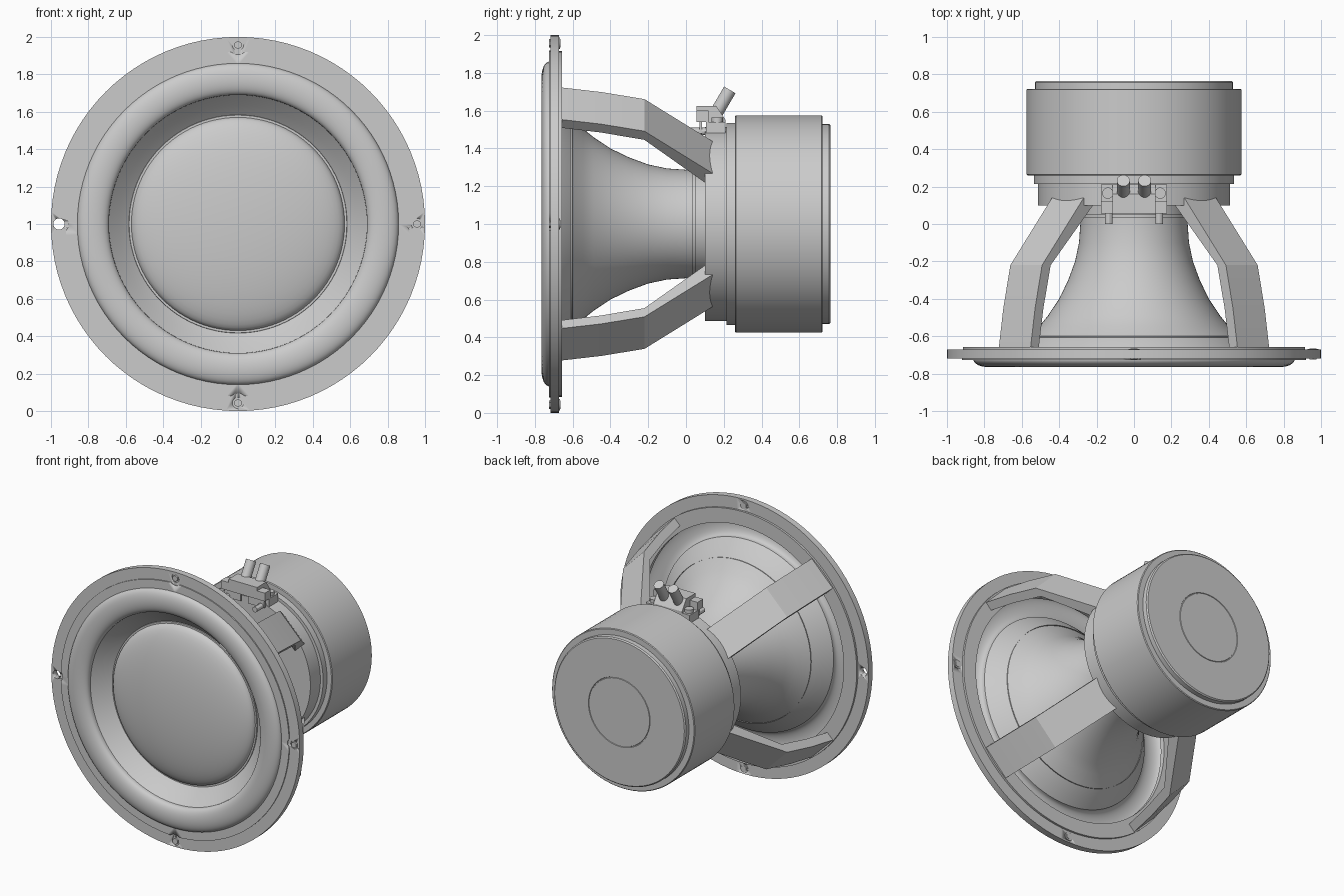
import bpy, bmesh, math
from mathutils import Vector

if "Cube" in bpy.data.objects:
    bpy.data.objects.remove(bpy.data.objects["Cube"])

SEG = 96


def finish(bm, name, angle=30):
    bmesh.ops.remove_doubles(bm, verts=bm.verts, dist=1e-5)
    bmesh.ops.recalc_face_normals(bm, faces=bm.faces)
    me = bpy.data.meshes.new(name)
    bm.to_mesh(me)
    bm.free()
    ob = bpy.data.objects.new(name, me)
    bpy.context.collection.objects.link(ob)
    bpy.ops.object.select_all(action='DESELECT')
    ob.select_set(True)
    bpy.context.view_layer.objects.active = ob
    bpy.ops.object.shade_smooth_by_angle(angle=math.radians(angle))
    return ob


def lathe(name, profile, closed=False, angle=30):
    """Revolve (radius, y) points about the speaker axis (y, at z = 1)."""
    bm = bmesh.new()
    rings = []
    for r, y in profile:
        if r < 1e-6:
            rings.append([bm.verts.new((0, y, 1))] * SEG)
        else:
            rings.append([bm.verts.new((r * math.sin(2 * math.pi * i / SEG), y,
                                        1 + r * math.cos(2 * math.pi * i / SEG)))
                          for i in range(SEG)])
    pairs = list(zip(rings, rings[1:] + (rings[:1] if closed else [])))
    for a, b in pairs:
        for i in range(SEG):
            j = (i + 1) % SEG
            quad = list(dict.fromkeys((a[i], a[j], b[j], b[i])))
            bm.faces.new(quad)
    return finish(bm, name, angle)


def rod(name, a, b, radius, sides=24):
    a, b = Vector(a), Vector(b)
    bm = bmesh.new()
    bmesh.ops.create_cone(bm, cap_ends=True, segments=sides, radius1=radius,
                          radius2=radius, depth=(b - a).length)
    bm.transform((b - a).to_track_quat('Z', 'Y').to_matrix().to_4x4())
    bmesh.ops.translate(bm, verts=bm.verts, vec=(a + b) / 2)
    return finish(bm, name)


def extrude_x(name, profile, x0, x1):
    """Extrude a (y, z) outline along x."""
    bm = bmesh.new()
    face = bm.faces.new([bm.verts.new((x0, y, z)) for y, z in profile])
    ext = bmesh.ops.extrude_face_region(bm, geom=[face])['geom']
    bmesh.ops.translate(bm, vec=(x1 - x0, 0, 0),
                        verts=[v for v in ext if isinstance(v, bmesh.types.BMVert)])
    return finish(bm, name)


def cut(target, cutters):
    for c in cutters:
        mod = target.modifiers.new('hole', 'BOOLEAN')
        mod.operation = 'DIFFERENCE'
        mod.object = c
        mod.solver = 'EXACT'
        bpy.context.view_layer.objects.active = target
        bpy.ops.object.modifier_apply(modifier=mod.name)
    for c in cutters:
        bpy.data.objects.remove(c)


# Mounting flange, front gasket and their bolt holes
flange = lathe('mounting_flange', [(1.0, -0.718), (1.0, -0.672), (0.915, -0.672), (0.915, -0.657),
                                   (0.81, -0.657), (0.81, -0.69), (0.84, -0.70), (0.84, -0.718)], True)
gasket = lathe('front_gasket', [(0.92, -0.717), (0.92, -0.726), (0.85, -0.726), (0.85, -0.717)], True)
holes = [(0, 1.957), (0, 0.043), (0.957, 1), (-0.957, 1)]
cut(flange, [rod('cutter', (x, -0.8, z), (x, -0.6, z), 0.03) for x, z in holes])
cut(gasket, [rod('cutter', (x, -0.8, z), (x, -0.6, z), 0.052) for x, z in holes])

# Bolts in three of the four holes
for x, z in holes[:3]:
    rod('bolt_head', (x, -0.725, z), (x, -0.665, z), 0.022, 6)
    rod('bolt_collar', (x, -0.712, z), (x, -0.668, z), 0.03)

# Half-roll surround
roll = [(0.775 + 0.085 * math.cos(t), -0.716 - 0.049 * math.sin(t) ** 0.8)
        for t in [math.pi * i / 20 for i in range(20)]]
lathe('surround', [(0.87, -0.718)] + roll + [(0.69, -0.712)], angle=50)

# Flared cone with neck
lathe('cone', [(0.69, -0.712), (0.635, -0.655), (0.58, -0.605), (0.505, -0.545), (0.46, -0.49),
               (0.40, -0.40), (0.352, -0.30), (0.315, -0.20), (0.294, -0.10), (0.287, 0.0),
               (0.287, 0.11)], angle=40)
lathe('neck_ring', [(0.28, 0.035), (0.296, 0.035), (0.296, 0.05), (0.28, 0.05)], True)

# Domed dust cap
lathe('dust_cap', [(0.585, -0.60), (0.582, -0.615), (0.575, -0.615)] +
      [(0.57 * math.cos(t), -0.615 - 0.11 * math.sin(t))
       for t in [math.pi / 2 * i / 14 for i in range(15)]])

# Four basket struts on the diagonals: (y, outer radius, inner radius)
sections = [(-0.66, 0.902, 0.84), (-0.45, 0.868, 0.805), (-0.22, 0.815, 0.75),
            (0.10, 0.535, 0.43), (0.14, 0.50, 0.40)]
for k in range(4):
    ang = math.pi / 4 + k * math.pi / 2
    out = Vector((math.cos(ang), 0, math.sin(ang)))
    side = Vector((-math.sin(ang), 0, math.cos(ang)))
    bm = bmesh.new()
    rows = []
    for y, ro, ri in sections:
        rows.append([bm.verts.new(out * r + side * w + Vector((0, y, 1)))
                     for r, w in ((ro, 0.12), (ro, -0.12), (ri, -0.12), (ri, 0.12))])
    for a, b in zip(rows, rows[1:]):
        for i in range(4):
            bm.faces.new((a[i], a[(i + 1) % 4], b[(i + 1) % 4], b[i]))
    bm.faces.new(rows[0])
    bm.faces.new(rows[-1])
    finish(bm, 'basket_strut', 8)

# Basket hub, top plate, magnet and back plate
lathe('basket_hub', [(0.28, 0.10), (0.513, 0.10), (0.513, 0.22), (0.28, 0.22)], True)
lathe('top_plate', [(0, 0.215), (0.535, 0.215), (0.535, 0.265), (0, 0.265)])
lathe('magnet_cover', [(0, 0.26), (0.57, 0.26), (0.575, 0.265), (0.575, 0.718), (0.57, 0.723), (0, 0.723)])
lathe('back_plate', [(0, 0.72), (0.53, 0.72), (0.53, 0.757), (0.522, 0.765), (0.25, 0.765),
                     (0.248, 0.761), (0.244, 0.761), (0.242, 0.765), (0, 0.765)])

# Terminal block on top of the hub
extrude_x('terminal_block', [(0.055, 1.625), (0.16, 1.625), (0.21, 1.55), (0.21, 1.49),
                             (0.105, 1.49), (0.105, 1.54), (0.055, 1.54)], -0.115, 0.115)
for s in (-1, 1):
    extrude_x('terminal_ear', [(0.055, 1.60), (0.12, 1.60), (0.12, 1.54), (0.21, 1.54),
                               (0.21, 1.48), (0.105, 1.48), (0.105, 1.54), (0.055, 1.54)],
              s * 0.105, s * 0.177)
    rod('terminal_screw', (s * 0.14, 0.165, 1.50), (s * 0.14, 0.165, 1.565), 0.03)
    rod('binding_post', (s * 0.057, 0.15, 1.57), (s * 0.057, 0.232, 1.71), 0.035)
    extrude_x('terminal_wall', [(0.072, 1.55), (0.085, 1.55), (0.085, 1.48), (0.072, 1.48)],
              s * 0.03, s * 0.16)
    rod('wire_tab', (s * 0.135, 0.0, 1.49), (s * 0.135, 0.105, 1.49), 0.02, 12)
